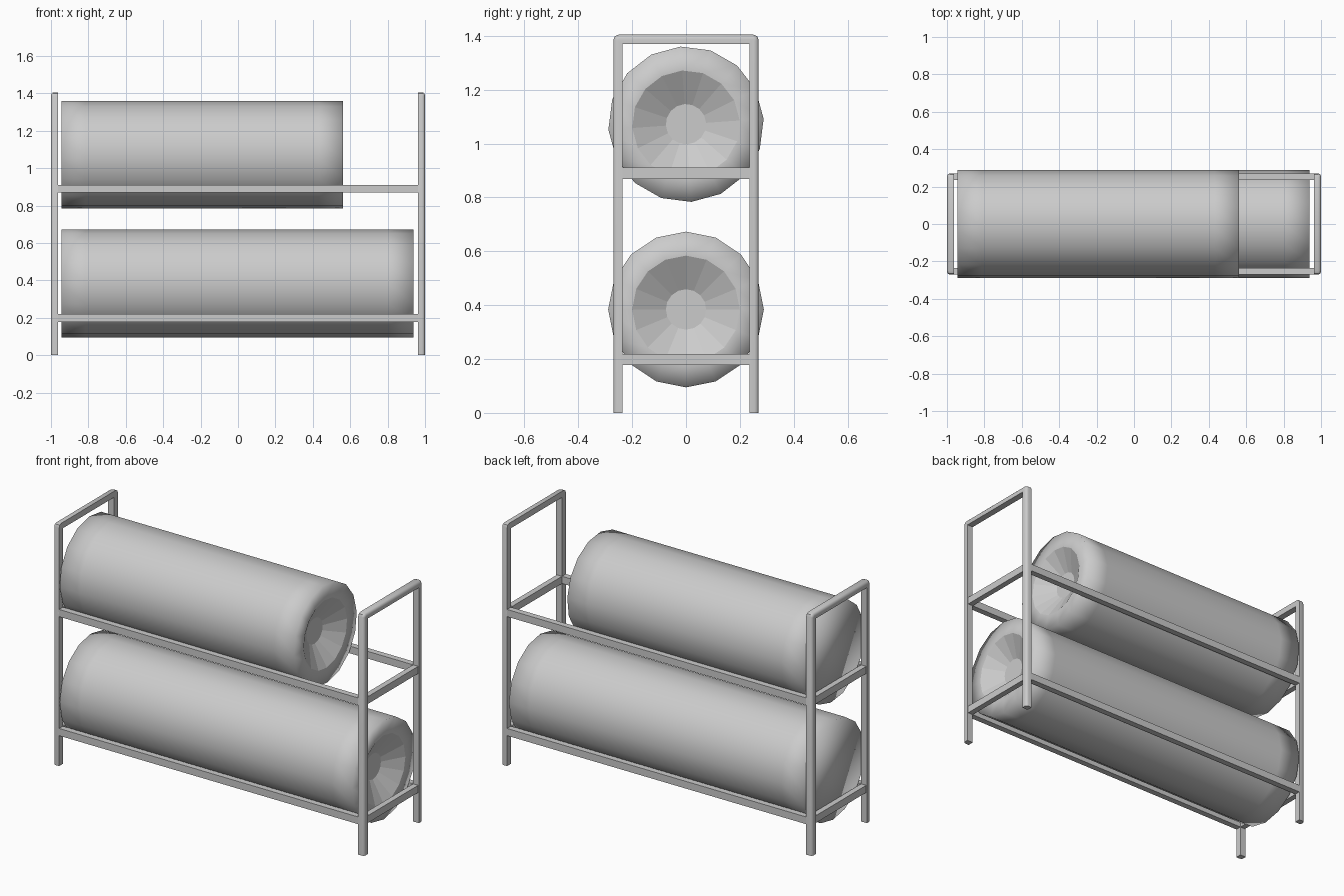
import bpy, bmesh, math

if "Cube" in bpy.data.objects:
    bpy.data.objects.remove(bpy.data.objects["Cube"])


def make_object(name, bm):
    bmesh.ops.recalc_face_normals(bm, faces=bm.faces)
    mesh = bpy.data.meshes.new(name)
    bm.to_mesh(mesh)
    bm.free()
    ob = bpy.data.objects.new(name, mesh)
    bpy.context.collection.objects.link(ob)
    return ob


def box(name, x0, x1, y0, y1, z0, z1):
    bm = bmesh.new()
    bmesh.ops.create_cube(bm, size=1)
    for v in bm.verts:
        v.co = ((x0 + x1) / 2 + v.co.x * (x1 - x0),
                (y0 + y1) / 2 + v.co.y * (y1 - y0),
                (z0 + z1) / 2 + v.co.z * (z1 - z0))
    return make_object(name, bm)


# End frames: upside-down U, rounded along the outer edge only
def end_frame(name, side):
    w, wi, top, ti, c = 0.27, 0.235, 1.405, 1.37, 0.02
    outer = [(-w, 0), (-w, top - c), (-w + c * 0.3, top - c * 0.3), (-w + c, top),
             (w - c, top), (w - c * 0.3, top - c * 0.3), (w, top - c), (w, 0)]
    inner = [(wi, 0), (wi, ti), (-wi, ti), (-wi, 0)]
    bm = bmesh.new()
    face = bm.faces.new([bm.verts.new((side * 0.962, y, z)) for y, z in outer + inner])
    ext = bmesh.ops.extrude_face_region(bm, geom=[face])
    for v in ext["geom"]:
        if isinstance(v, bmesh.types.BMVert):
            v.co.x = side * 1.0

    def is_outer(v):
        return abs(v.co.x) > 0.99 and (abs(v.co.y) > w - 1e-4 or v.co.z > top - c - 1e-4 and v.co.z > ti + 1e-4)
    edges = [e for e in bm.edges if all(is_outer(v) for v in e.verts)]
    bmesh.ops.bevel(bm, geom=edges, offset=0.016, segments=3, profile=0.5, affect='EDGES')
    ob = make_object(name, bm)
    bpy.context.view_layer.objects.active = ob
    ob.select_set(True)
    bpy.ops.object.shade_smooth_by_angle(angle=math.radians(35))
    ob.select_set(False)


for label, side in (("left", -1), ("right", 1)):
    end_frame(label + "_end_frame", side)

# Shelf rails and end cross bars
for level, z in (("lower", 0.198), ("upper", 0.89)):
    for label, s in (("front", -1), ("back", 1)):
        a, b = sorted((s * 0.235, s * 0.27))
        box(f"{level}_{label}_rail", -0.965, 0.965, a, b, z - 0.021, z + 0.021)
    for label, s in (("left", -1), ("right", 1)):
        a, b = sorted((s * 0.962, s * 0.995))
        box(f"{level}_{label}_cross_bar", a, b, -0.237, 0.237, z - 0.021, z + 0.021)


# Tyre rows: 16-sided roll, with a recessed faceted wheel at the right end
def tyre_row(name, x0, x1, zc, turn):
    n, r = 16, 0.289
    profile = [(x0, r), (x0 + 0.13, r), (x1 - 0.13, r), (x1, r), (x1, 0.2), (x1 - 0.07, 0.075)]
    bm = bmesh.new()
    rings = []
    for x, rad in profile:
        rings.append([bm.verts.new((x, rad * math.cos(a), zc + rad * math.sin(a)))
                      for a in (turn + 2 * math.pi * i / n for i in range(n))])
    for k, (p, q) in enumerate(zip(rings, rings[1:])):
        for i in range(n):
            j = (i + 1) % n
            f = bm.faces.new((p[i], p[j], q[j], q[i]))
            f.smooth = k < 4
    bm.faces.new(rings[0]).smooth = True
    bm.faces.new(rings[-1])
    make_object(name, bm)


tyre_row("lower_tyre_row", -0.945, 0.937, 0.384, 0)
tyre_row("upper_tyre_row", -0.945, 0.562, 1.072, math.radians(4))
